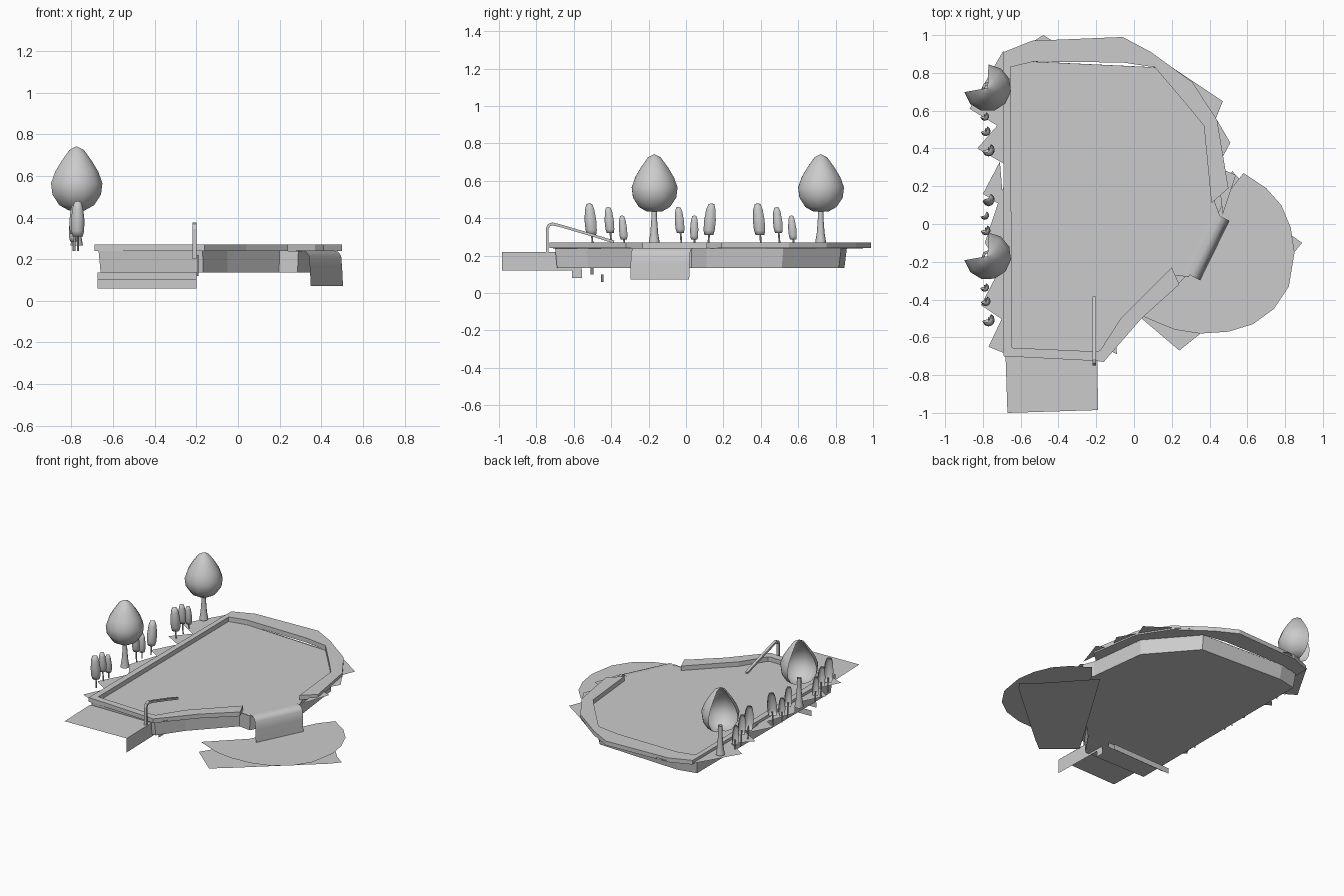
import bpy, bmesh
from math import cos, sin, radians

if "Cube" in bpy.data.objects:
    bpy.data.objects.remove(bpy.data.objects["Cube"])


def mesh_object(name, verts, faces, smooth=False):
    me = bpy.data.meshes.new(name)
    me.from_pydata(verts, [], faces)
    ob = bpy.data.objects.new(name, me)
    bpy.context.collection.objects.link(ob)
    if smooth:
        me.shade_smooth()
    return ob


def sheet(name, pts, z):
    return mesh_object(name, [(x, y, z) for x, y in pts], [range(len(pts))])


def loft(name, rows, closed=False, smooth=False):
    """Quads between successive rows of points."""
    n = len(rows[0])
    verts = [p for r in rows for p in r]
    faces = []
    for i in range(len(rows) - 1):
        for j in range(n if closed else n - 1):
            k = (j + 1) % n
            faces.append((i * n + j, i * n + k, (i + 1) * n + k, (i + 1) * n + j))
    return mesh_object(name, verts, faces, smooth)


def lathe(name, profile, loc, start=0, sweep=360, segs=8, lean=0.0):
    """Turned shell; a sweep under 360 leaves the rear sector open."""
    full = sweep == 360
    count = segs if full else segs + 1
    rows = []
    for r, z in profile:
        row = []
        for i in range(count):
            a = radians(start + sweep * i / segs)
            row.append((loc[0] + r * cos(a), loc[1] + r * sin(a) + lean * (z - 0.27), z))
        rows.append(row)
    return loft(name, rows, full, True)


# Pool basin: wall, floor and water surface
basin = [(-.67, -.70), (-.17, -.70), (-.05, -.53), (.2, -.27), (.29, -.28), (.46, .03),
         (.43, .11), (.38, .52), (.11, .83), (-.53, .86), (-.67, .83)]
floor_pts = [(x * .985, y * .985) for x, y in basin]
loft("pool_wall", [[(x, y, .135) for x, y in floor_pts], [(x, y, .24) for x, y in basin]], True)
sheet("pool_floor", floor_pts, .135)
sheet("pool_water", basin, .236)

# Raised rim, open where the water spills over
outer = [(.5, .19), (.44, .55), (.31, .75), (.09, .91), (-.06, .99), (-.54, .97),
         (-.69, .91), (-.69, -.70), (-.2, -.725), (-.16, -.73), (.04, -.5), (.24, -.32)]
inner = [(.41, .11), (.37, .52), (.28, .63), (.11, .83), (-.06, .855), (-.53, .86),
         (-.655, .83), (-.645, -.655), (-.2, -.675), (-.18, -.67), (-.07, -.5), (.2, -.23)]
rim = loft("pool_rim", [[(*o, .24), (*o, .27), (*i, .27), (*i, .238)]
                        for o, i in zip(outer, inner)], True)

# Waterfall sheet curling over the lip
fall = []
for d, z in [(-.04, .24), (.0, .242), (.025, .235), (.04, .215), (.045, .16), (.05, .072)]:
    dx, dy = d * .89, d * -.46
    fall.append([(.305 + dx, -.275 + dy, z), (.46 + dx, .04 + dy, z)])
loft("waterfall", fall, smooth=True)

# Lower pond on its patch of ground
pond = [(.05, -.49), (.12, -.52), (.22, -.56), (.35, -.58), (.5, -.57), (.63, -.53), (.74, -.45),
        (.82, -.33), (.85, -.15), (.83, -.02), (.78, .1), (.7, .19), (.58, .27), (.5, .17), (.28, -.27)]
sheet("pond_water", pond, .07)
sheet("pond_ground", [(.04, -.5), (.24, -.67), (.34, -.59), (.84, -.16), (.89, -.1), (.82, -.05),
                      (.52, .28)], 0)

# Ragged grass points round the rim
tufts = [[(-.69, .92), (-.87, .61), (-.69, .5)], [(-.69, .56), (-.83, .4), (-.69, .32)],
         [(-.71, .33), (-.8, .16), (-.69, .09)], [(-.69, .2), (-.79, -.1), (-.69, -.25)],
         [(-.69, -.2), (-.81, -.43), (-.69, -.51)], [(-.69, -.48), (-.77, -.65), (-.67, -.69)],
         [(-.56, .95), (-.48, 1.0), (-.4, .95)], [(.2, .83), (.47, .65), (.41, .5)],
         [(.44, .55), (.51, .43), (.44, .3)], [(.44, .3), (.54, .26), (.47, .05)],
         [(-.15, -.66), (-.09, -.69), (-.1, -.6)]]
for i, t in enumerate(tufts):
    sheet("grass_tuft_%d" % i, t, .25)

# Entry platform and step panels
sheet("entry_platform", [(-.67, -1.0), (-.19, -.985), (-.195, -.68), (-.68, -.70)], .22)


def panel(name, a, b, z0, z1):
    mesh_object(name, [(*a, z0), (*b, z0), (*b, z1), (*a, z1)], [(0, 1, 2, 3)])


panel("step_side_upper", (-.19, -.985), (-.2, -.56), .12, .22)
panel("step_side_lower", (-.2, -.61), (-.2, -.555), .08, .125)
panel("step_riser_upper", (-.675, -.51), (-.2, -.495), .10, .135)
panel("step_riser_lower", (-.675, -.455), (-.2, -.44), .06, .10)

# Handrail bent from square tube
path = [(-.742, .2), (-.742, .345), (-.733, .363), (-.715, .369), (-.68, .362), (-.5, .309), (-.385, .273)]
offs = [(.007, 0), (.007, 0), (.006, -.005), (.001, -.008), (-.002, -.007), (-.002, -.007), (-.002, -.007)]
rows = []
for (y, z), (oy, oz) in zip(path, offs):
    rows.append([(x, y + s * oy, z + s * oz) for x, s in
                 ((-.219, -1), (-.2, -1), (-.2, 1), (-.219, 1))])
rail = loft("handrail", rows, True)

# Two egg-crowned trees, open at the back
crown = [(.001, .742), (.035, .725), (.075, .67), (.105, .62), (.125, .565), (.118, .51),
         (.085, .46), (.04, .435), (.012, .435)]
trunk = [(.015, .47), (.015, .4), (.021, .32), (.03, .265)]
for i, y in enumerate((.72, -.17)):
    lathe("tree_crown_%d" % i, crown, (-.775, y), 190, 258, 8)
    lathe("tree_trunk_%d" % i, trunk, (-.775, y))

# Three groups of slim shrubs
leaf = [(.02, 1), (.5, .97), (.8, .8), (1, .45), (.95, .15), (.75, 0), (.1, 0)]
sizes = [(-.77, .033, .31, .48), (-.785, .026, .32, .46), (-.79, .023, .285, .415)]
k = 0
for group in ((-.5, -.4, -.33), (.12, -.025, .045), (.4, .5, .575)):
    for y, (x, r, z0, z1) in zip(group, sizes):
        lean = .08 if y in (.12,) else -.08
        if y == .045:
            lean = 0
        lathe("shrub_leaves_%d" % k, [(r * a, z0 + (z1 - z0) * b) for a, b in leaf],
              (x, y), 195, 230, 6, lean)
        lathe("shrub_stem_%d" % k, [(.005, z0 + .03), (.005, .24)], (x, y), segs=5, lean=lean)
        k += 1

# Consistent outward normals
for ob in bpy.context.collection.objects:
    bm = bmesh.new()
    bm.from_mesh(ob.data)
    if ob in (rim, rail):
        bmesh.ops.holes_fill(bm, edges=[e for e in bm.edges if e.is_boundary])
    bmesh.ops.recalc_face_normals(bm, faces=bm.faces)
    bm.to_mesh(ob.data)
    bm.free()
